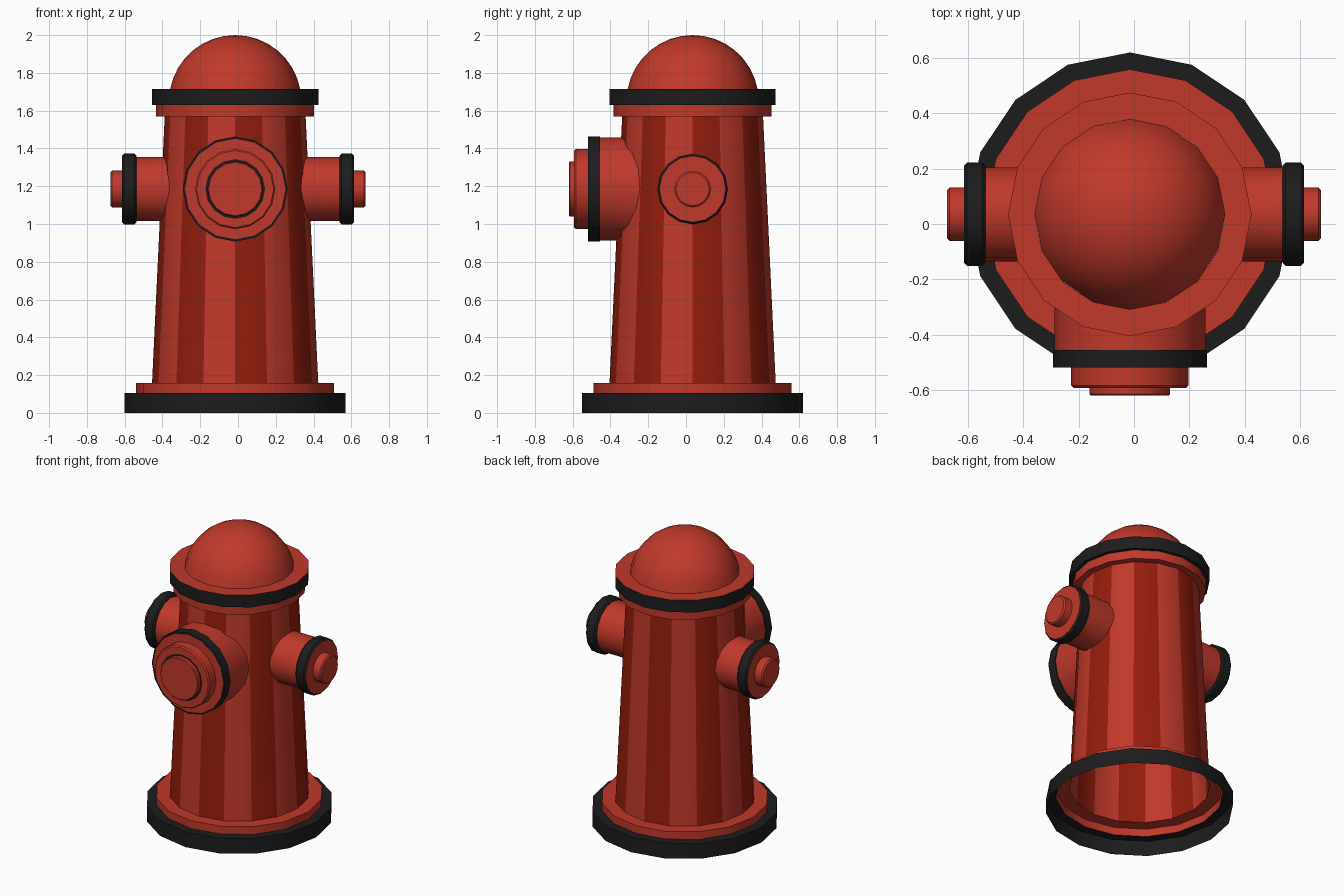
import bpy
from math import sin, cos, pi, radians, sqrt
from mathutils import Matrix, Vector

if "Cube" in bpy.data.objects:
    bpy.data.objects.remove(bpy.data.objects["Cube"])

SIDES = 16
CENTRE = Vector((-0.015, 0.035, 0))
NOZZLE_Z = 1.185


def material(name, color):
    m = bpy.data.materials.new(name)
    m.diffuse_color = (*color, 1)
    m.use_nodes = True
    m.node_tree.nodes["Principled BSDF"].inputs["Base Color"].default_value = m.diffuse_color
    return m


RED = material("red", (0.53, 0.04, 0.024))
DARK = material("dark_red", (0.30, 0.012, 0.004))
BLACK = material("black", (0.012, 0.012, 0.012))
MATS = [RED, BLACK, DARK]


def body_radius(z):
    return 0.44 - (z - 0.155) * 0.0473


def lathe(name, profile, frame, black=(), striped=False, seat=False):
    """Revolve (radius, height) points; 'black' lists profile segments."""
    verts, rings, faces, mats = [], [], [], []
    for i, (r, h) in enumerate(profile):
        if r == 0:
            rings.append([len(verts)] * SIDES)
            verts.append((0, 0, h))
            continue
        rings.append(list(range(len(verts), len(verts) + SIDES)))
        for j in range(SIDES):
            a = 2 * pi * j / SIDES
            x, y = r * cos(a), r * sin(a)
            # seat the inner end of a nozzle on the barrel
            if seat and i == 0:
                h = sqrt((body_radius(NOZZLE_Z + y) * 0.97) ** 2 - x * x)
            verts.append((x, y, h))
    for i in range(len(rings) - 1):
        p, q = rings[i], rings[i + 1]
        for j in range(SIDES):
            k = (j + 1) % SIDES
            quad = [p[j], p[k], q[k], q[j]]
            faces.append(list(dict.fromkeys(quad)))
            mats.append(1 if i in black else 2 if striped and j % 2 == 0 else 0)
    me = bpy.data.meshes.new(name)
    me.from_pydata([frame @ Vector(v) for v in verts], [], faces)
    for m in MATS:
        me.materials.append(m)
    for poly, m in zip(me.polygons, mats):
        poly.material_index = m
        poly.use_smooth = True
    me.set_sharp_from_angle(angle=radians(35))
    ob = bpy.data.objects.new(name, me)
    bpy.context.collection.objects.link(ob)
    return ob


def nozzle(name, direction, profile, black, shift=0):
    """Lathe along a horizontal direction out of the barrel."""
    u, w = Vector(direction), Vector((0, 0, 1))
    v = w.cross(u)
    rot = Matrix((v, w, u)).transposed().to_4x4()
    frame = Matrix.Translation(CENTRE + w * NOZZLE_Z) @ rot
    lathe(name, [(r, h + shift) for r, h in profile], frame, black, seat=True)


upright = Matrix.Translation(CENTRE)

# Stepped foot, open underneath
lathe("base", [(0.585, 0), (0.585, 0.105), (0.524, 0.105), (0.524, 0.158),
               (0.44, 0.158)], upright, black=(0, 1))

# Tapered barrel with alternating facets
lathe("barrel", [(0.44, 0.158), (0.373, 1.57)], upright, striped=True)

# Lip and black-edged flange under the dome
lathe("collar", [(0.373, 1.57), (0.418, 1.57), (0.418, 1.63), (0.44, 1.63),
                 (0.44, 1.715), (0.344, 1.715)], upright, black=(2, 3))

# Dome
R, cz, start, n = 0.35, 1.65, radians(10.7), 8
arc = [start + (pi / 2 - start) * i / n for i in range(n)]
lathe("dome", [(R * cos(t), cz + R * sin(t)) for t in arc] + [(0, cz + R)], upright)

# Side outlets, equal distance from x = 0
side = [(0.17, 0.35), (0.17, 0.537), (0.176, 0.537), (0.187, 0.548),
        (0.187, 0.603), (0.176, 0.614), (0.097, 0.614), (0.097, 0.666),
        (0.088, 0.675), (0, 0.675)]
for label, s in (("left", -1), ("right", 1)):
    nozzle(label + "_outlet", (s, 0, 0), side, (1, 2, 3, 4), shift=0.015 * s)

# Large front outlet with stepped cap
front = [(0.273, 0.3), (0.273, 0.49), (0.278, 0.49), (0.278, 0.554),
         (0.266, 0.554), (0.212, 0.554), (0.212, 0.618), (0.204, 0.627),
         (0.158, 0.627), (0.146, 0.627), (0.146, 0.65), (0.141, 0.655), (0, 0.655)]
nozzle("front_outlet", (0, -1, 0), front, (1, 2, 3, 8))
